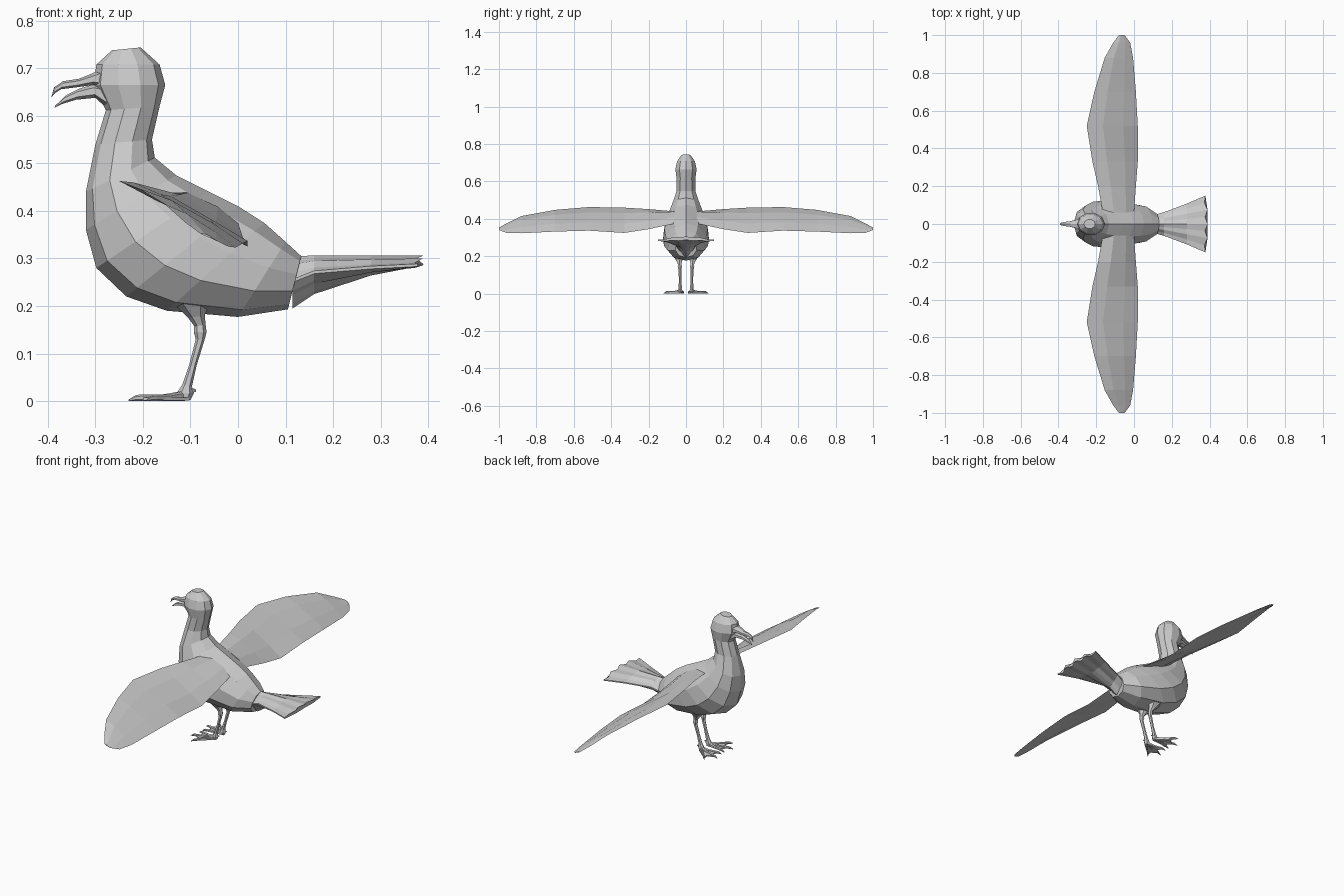
import bpy, bmesh, math
from mathutils import Vector


def loft(name, rings, mirror=False):
    """Skin a list of equal-sized point rings and cap both ends."""
    bm = bmesh.new()
    vs = [[bm.verts.new(p) for p in r] for r in rings]
    n = len(vs[0])
    for r, s in zip(vs, vs[1:]):
        for i in range(n):
            j = (i + 1) % n
            bm.faces.new((r[i], r[j], s[j], s[i]))
    bm.faces.new(vs[0])
    bm.faces.new(vs[-1])
    bmesh.ops.recalc_face_normals(bm, faces=bm.faces)
    mesh = bpy.data.meshes.new(name)
    bm.to_mesh(mesh)
    bm.free()
    ob = bpy.data.objects.new(name, mesh)
    bpy.context.collection.objects.link(ob)
    if mirror:
        m = ob.modifiers.new("Mirror", 'MIRROR')
        m.use_axis = (False, True, False)
    return ob


def ring(ax, az, bx, bz, w, y=0.0, n=10, skew=0.0):
    """Oval ring between two side-profile points, half-width w across y."""
    pts = []
    for i in range(n):
        t = math.tau * i / n
        c, s = math.cos(t), math.sin(t)
        pts.append(((ax + bx) / 2 + (bx - ax) / 2 * c,
                    y + w * s * (1 - skew * c),
                    (az + bz) / 2 + (bz - az) / 2 * c))
    return pts


# Head, neck and body: front/belly point, nape/back point, half-width
body = [(-.265, .738, -.205, .744, .025), (-.298, .708, -.165, .708, .05),
        (-.304, .665, -.153, .665, .06), (-.278, .612, -.165, .62, .052),
        (-.30, .54, -.181, .55, .054), (-.32, .44, -.175, .512, .078),
        (-.32, .36, -.13, .475, .1), (-.298, .28, -.06, .44, .12),
        (-.235, .22, 0, .41, .125), (-.15, .19, .055, .375, .118),
        (0, .177, .10, .335, .1), (.105, .193, .133, .305, .058)]
loft("body", [ring(*b, skew=.12 if i > 4 else 0) for i, b in enumerate(body)])

# Open hooked beak
loft("upper_beak", [ring(*b, n=6) for b in (
    (-.28, .655, -.28, .705, .036), (-.305, .665, -.305, .69, .026),
    (-.34, .66, -.335, .678, .017), (-.372, .656, -.368, .673, .012),
    (-.385, .648, -.387, .66, .008), (-.393, .638, -.392, .642, .002))])
loft("lower_beak", [ring(*b, n=6) for b in (
    (-.275, .615, -.28, .668, .034), (-.30, .638, -.305, .666, .024),
    (-.34, .634, -.335, .657, .015), (-.37, .625, -.362, .643, .01),
    (-.386, .617, -.385, .621, .002))])

# Fanned tail with pleated feathers
tail = []
for x, w, top, mid, edge in ((.115, .05, .305, .195, .25), (.16, .063, .306, .225, .268),
                             (.28, .108, .306, .265, .278), (.38, .15, .306, .288, .283)):
    up, low = [], []
    for k in range(-4, 5):
        u = k / 4
        tip = (.01 if k % 2 == 0 else -.004) - .012 * u ** 4 if x > .3 else 0
        pleat = .004 if k % 2 else 0
        side = abs(u)
        up.append((x + tip, u * w, top - (top - edge - .006) * side ** 1.5 - pleat))
        low.append((x + tip, u * w, mid + (edge - mid) * side - pleat))
    tail.append(up + low[::-1])
loft("tail", tail)

# Wings: y, leading x z, trailing x z, thickness
wing = []
for y, lx, lz, tx, tz, th in ((.06, -.165, .44, 0, .375, .02), (.2, -.19, .452, .01, .345, .016),
                              (.33, -.22, .46, .02, .325, .013), (.52, -.25, .463, .02, .337, .011),
                              (.7, -.21, .448, .01, .332, .010), (.88, -.155, .415, -.005, .323, .007),
                              (.96, -.11, .375, -.02, .325, .005), (1, -.08, .353, -.05, .34, .003)):
    a, b = Vector((lx, y, lz)), Vector((tx, y, tz))
    up = Vector((.45, 0, .9))
    wing.append([a, a.lerp(b, .3) + up * th, a.lerp(b, .7) + up * th * .8,
                 b, a.lerp(b, .65) - up * th * .1, a.lerp(b, .3) - up * th * .4])
loft("wing", wing, True)

# Legs: feathered thigh, knee knob, shank, ankle
leg = [(-.135, .205, -.06, .205, .032, .042), (-.105, .175, -.07, .18, .018, .036),
       (-.092, .158, -.068, .16, .011, .034), (-.093, .145, -.066, .145, .013, .033),
       (-.089, .13, -.07, .13, .009, .033), (-.103, .075, -.087, .075, .008, .031),
       (-.117, .035, -.097, .03, .010, .031), (-.13, .015, -.092, .018, .013, .031),
       (-.13, .002, -.10, .002, .011, .031)]
loft("leg", [ring(*p, n=6) for p in leg], True)

# Webbed feet with clawed toes and a small hind toe
toes = [(-.195, .016), (-.205, .058), (-.175, .1)]
outline = [(-.102, .025), (-.102, .038), toes[2], (-.175, .076), toes[1], (-.185, .036), toes[0]]
loft("foot_web", [[(x, y, z) for x, y in outline] for z in (.001, .008)], True)
for name, (x, y) in zip(("inner_toe", "middle_toe", "outer_toe"), toes):
    rings = []
    for f, h, w in ((0, .022, .009), (.5, .014, .006), (.92, .014, .007), (1.1, .013, .004), (1.27, .003, .001)):
        px, py = -.112 + (x + .112) * f, .031 + (y - .031) * f
        rings.append(ring(px, 0, px, h, w, py, 6))
    loft(name, rings, True)
loft("hind_toe", [ring(-.105, .018, -.105, .032, .006, .031, 5),
                  ring(-.088, .019, -.088, .024, .002, .031, 5)], True)
